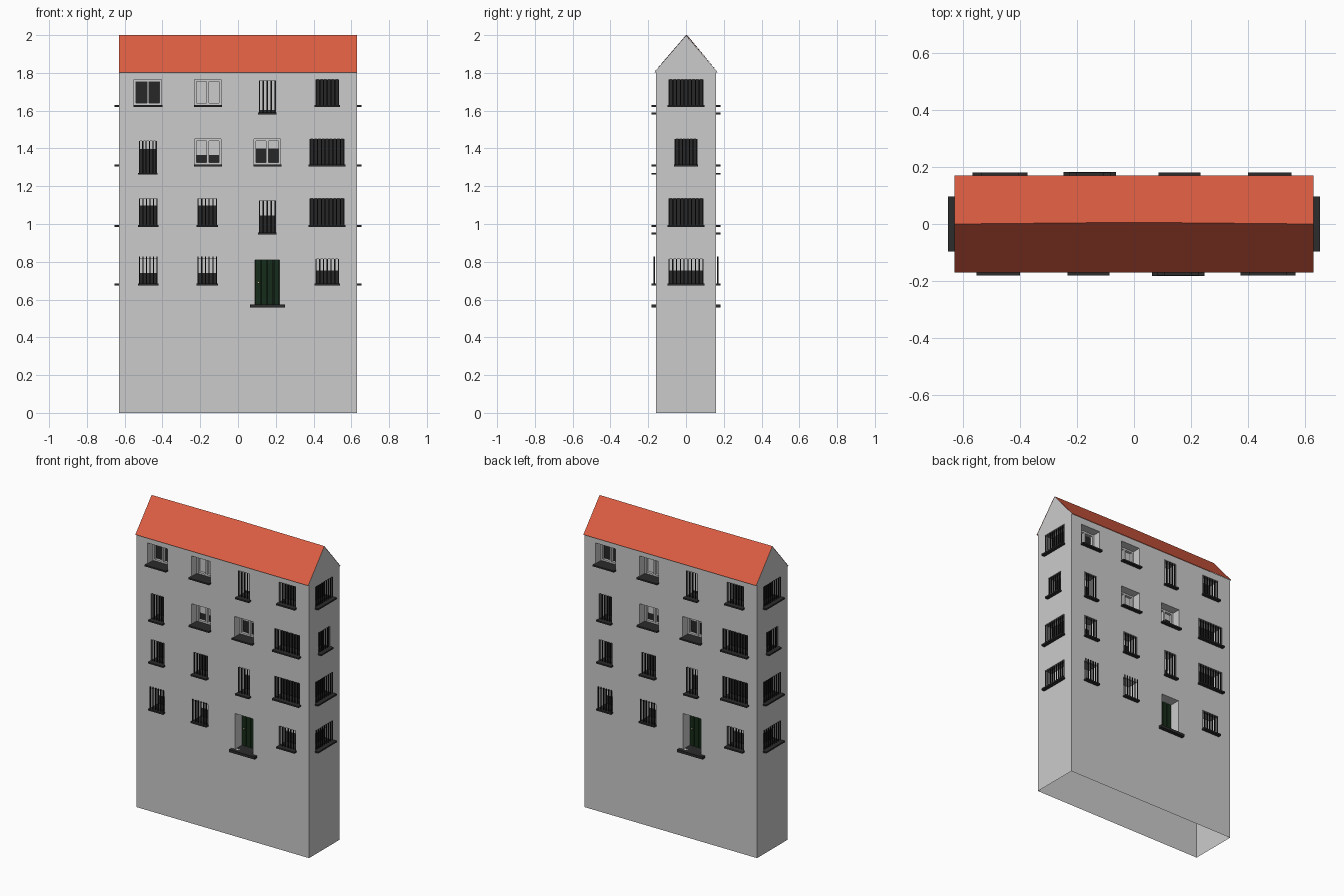
import bpy, bmesh
from math import pi
from mathutils import Matrix, Vector

if "Cube" in bpy.data.objects:
    bpy.data.objects.remove(bpy.data.objects["Cube"])

HALF_L, HALF_W, EAVE, RIDGE = 0.63, 0.158, 1.81, 2.0
parts = {}


def bm_for(name):
    return parts.setdefault(name, bmesh.new())


def face(name, M, pts):
    bm = bm_for(name)
    bm.faces.new([bm.verts.new(M @ Vector(p)) for p in pts])


def box(name, M, u0, u1, d0, d1, z0, z1):
    T = Matrix.Translation(((u0 + u1) / 2, (d0 + d1) / 2, (z0 + z1) / 2))
    S = Matrix.Diagonal((u1 - u0, d1 - d0, z1 - z0, 1))
    bmesh.ops.create_cube(bm_for(name), size=1, matrix=M @ T @ S)


# Openings: (kind, u0, u1, z0, z1, share of height covered by the blind)
FRONT = [
    ("casement", -0.55, -0.405, 1.625, 1.765, 0.1),
    ("casement", -0.23, -0.09, 1.625, 1.765, 0.95),
    ("bars", 0.11, 0.20, 1.585, 1.76, 0.9),
    ("bars", 0.41, 0.535, 1.625, 1.765, 0),
    ("bars", -0.525, -0.43, 1.267, 1.44, 0.25),
    ("casement", -0.23, -0.09, 1.31, 1.45, 0.6),
    ("casement", 0.085, 0.225, 1.31, 1.45, 0.35),
    ("bars", 0.378, 0.565, 1.31, 1.45, 0),
    ("bars", -0.525, -0.425, 0.99, 1.135, 0.25),
    ("bars", -0.215, -0.11, 0.99, 1.135, 0.25),
    ("bars", 0.11, 0.20, 0.95, 1.125, 0.45),
    ("bars", 0.378, 0.565, 0.99, 1.135, 0),
    ("outer_bars", -0.525, -0.425, 0.68, 0.815, 0.55),
    ("outer_bars", -0.215, -0.11, 0.68, 0.815, 0.55),
    ("door", 0.09, 0.22, 0.575, 0.81, 0),
    ("bars", 0.41, 0.535, 0.68, 0.815, 0.45),
]
SIDE = [
    ("bars", -0.093, 0.093, 1.625, 1.765, 0),
    ("bars", -0.06, 0.06, 1.31, 1.45, 0),
    ("bars", -0.093, 0.093, 0.99, 1.135, 0),
    ("bars", -0.093, 0.093, 0.68, 0.815, 0.45),
]


def wall(M, half, openings):
    # Wall skin split into cells, leaving the openings free
    us = sorted({-half, half, *[o[1] for o in openings], *[o[2] for o in openings]})
    zs = sorted({0, EAVE, *[o[3] for o in openings], *[o[4] for o in openings]})
    for a, b in zip(us, us[1:]):
        for c, d in zip(zs, zs[1:]):
            u, z = (a + b) / 2, (c + d) / 2
            if not any(o[1] < u < o[2] and o[3] < z < o[4] for o in openings):
                face("walls", M, [(a, 0, c), (b, 0, c), (b, 0, d), (a, 0, d)])


def reveal(M, u0, u1, z0, z1, D):
    c = [(u0, z0), (u1, z0), (u1, z1), (u0, z1)]
    for (a, e), (b, f) in zip(c, c[1:] + c[:1]):
        face("window_reveals", M, [(a, 0, e), (b, 0, f), (b, D, f), (a, D, e)])


def window(M, kind, u0, u1, z0, z1, blind, D):
    reveal(M, u0, u1, z0, z1, D)
    if kind == "door":
        # Planked door with knob and step
        n, w = 4, (u1 - u0) / 4
        face("door_backing", M, [(u0, D, z0), (u1, D, z0), (u1, D, z1), (u0, D, z1)])
        for i in range(n):
            box("door_planks", M, u0 + i * w + 0.002, u0 + (i + 1) * w - 0.002,
                D - 0.008, D, z0, z1)
        bmesh.ops.create_uvsphere(bm_for("door_knobs"), u_segments=10, v_segments=6, radius=0.006,
                                  matrix=M @ Matrix.Translation((u0 + 0.018, D - 0.014, 0.69)))
        box("door_steps", M, u0 - 0.026, u1 + 0.028, -0.025, D, z0 - 0.017, z0)
        return
    # Glass, blind and sill
    face("window_glass", M, [(u0, D, z0), (u1, D, z0), (u1, D, z1), (u0, D, z1)])
    if blind:
        zb, d = z1 - blind * (z1 - z0), D - 0.003
        face("window_blinds", M, [(u0, d, zb), (u1, d, zb), (u1, d, z1), (u0, d, z1)])
    box("window_sills", M, u0 - 0.004, u1 + 0.004, -0.024, 0, z0 - 0.006, z0 + 0.004)
    box("window_sills", M, u0, u1, 0, D, z0, z0 + 0.004)
    if kind == "casement":
        # Frame with a central mullion
        t, d0, d1 = 0.011, D - 0.022, D - 0.004
        m = (u0 + u1) / 2
        for a in (u0, m - t / 2, u1 - t):
            box("window_frames", M, a, a + t, d0, d1, z0 + 0.004, z1)
        for a in (z0 + 0.004, z1 - t):
            box("window_frames", M, u0, u1, d0 + 0.001, d1, a, a + t)
    else:
        # Vertical iron bars
        outer = kind == "outer_bars"
        d, top, t = (-0.01, z1 + 0.013, 0.003) if outer else (0.006, z1, 0.003)
        n = round((u1 - u0) / 0.02)
        for i in range(n + 1):
            u = u0 + t + (u1 - u0 - 2 * t) * i / n
            box("window_bars", M, u - t, u + t, d - t, d + t, z0, top)


# Front, right, back and left walls; opposite sides repeat by a half turn
for k in range(4):
    side = k % 2
    half, off = (HALF_W, HALF_L) if side else (HALF_L, HALF_W)
    M = Matrix.Rotation(k * pi / 2, 4, "Z") @ Matrix.Translation((0, -off, 0))
    openings = SIDE if side else FRONT
    wall(M, half, openings)
    for o in openings:
        window(M, *o, 0.058 if side else 0.078)
    if side:
        face("gables", M, [(-0.168, 0, 1.803), (0.168, 0, 1.803), (0, 0, RIDGE - 0.002)])

# Pitched roof, with the ridge bowed very slightly at mid length
I = Matrix.Identity(4)
xs = [(-HALF_L - 0.001, 0), (0, 0.006), (HALF_L + 0.001, 0)]
for (a, ya), (b, yb) in zip(xs, xs[1:]):
    face("roof", I, [(a, -0.17, 1.803), (b, -0.17, 1.803), (b, yb, RIDGE), (a, ya, RIDGE)])
    face("roof", I, [(b, 0.17, 1.803), (a, 0.17, 1.803), (a, ya, RIDGE), (b, yb, RIDGE)])

COLORS = {
    "roof": (0.72, 0.11, 0.055), "window_glass": (0.02, 0.02, 0.02),
    "window_sills": (0.025, 0.025, 0.025), "window_bars": (0.01, 0.01, 0.01),
    "door_steps": (0.025, 0.025, 0.025), "door_planks": (0.008, 0.025, 0.01),
    "door_backing": (0.005, 0.012, 0.006), "door_knobs": (0.6, 0.55, 0.3),
}
for name, bm in parts.items():
    bmesh.ops.remove_doubles(bm, verts=bm.verts, dist=1e-5)
    me = bpy.data.meshes.new(name)
    bm.to_mesh(me)
    bm.free()
    ob = bpy.data.objects.new(name, me)
    bpy.context.collection.objects.link(ob)
    if name in COLORS:
        mat = bpy.data.materials.new(name + "_color")
        mat.diffuse_color = (*COLORS[name], 1)
        mat.use_nodes = True
        mat.node_tree.nodes["Principled BSDF"].inputs["Base Color"].default_value = mat.diffuse_color
        me.materials.append(mat)
